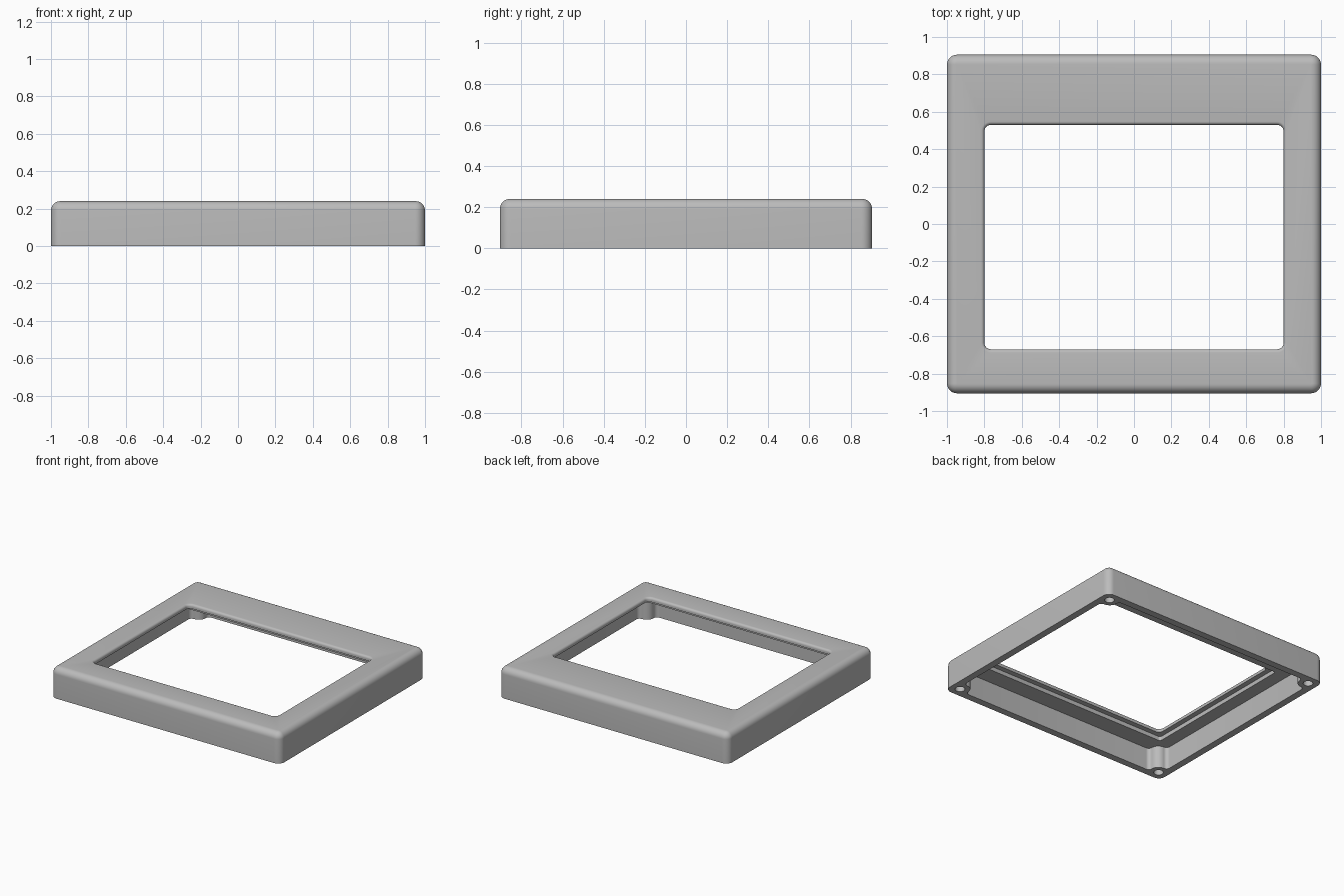
import bpy, bmesh, math
from mathutils import Vector

if "Cube" in bpy.data.objects:
    bpy.data.objects.remove(bpy.data.objects["Cube"])

HX, HY, H = 1.0, 0.905, 0.24
EDGE = 0.05            # outer fillet radius
WALL = 0.055           # rim thickness
CEILING, LEDGE = 0.175, 0.207
OPEN_Y = -0.07         # the opening sits off centre


def rounded(corners, radii, steps=8):
    """Outline of a polygon with each right-angle corner rounded."""
    pts, n = [], len(corners)
    for i, r in enumerate(radii):
        c = Vector(corners[i])
        a = (Vector(corners[i - 1]) - c).normalized()
        b = (Vector(corners[(i + 1) % n]) - c).normalized()
        for k in range(steps + 1):
            t = k / steps * math.pi / 2
            pts.append(c + a * r * (1 - math.sin(t)) + b * r * (1 - math.cos(t)))
    return pts


def rect(hx, hy, r, cy=0.0):
    corners = [(hx, cy + hy), (-hx, cy + hy), (-hx, cy - hy), (hx, cy - hy)]
    return rounded(corners, [r] * 4)


def loft(name, rings):
    """Solid from (outline, z) rings of equal point count."""
    bm = bmesh.new()
    loops = [[bm.verts.new((p.x, p.y, z)) for p in pts] for pts, z in rings]
    for lo, hi in zip(loops, loops[1:]):
        for i in range(len(lo)):
            bm.faces.new((lo[i - 1], lo[i], hi[i], hi[i - 1]))
    bm.faces.new(loops[0])
    bm.faces.new(loops[-1])
    bmesh.ops.recalc_face_normals(bm, faces=bm.faces)
    mesh = bpy.data.meshes.new(name)
    bm.to_mesh(mesh)
    bm.free()
    obj = bpy.data.objects.new(name, mesh)
    bpy.context.collection.objects.link(obj)
    return obj


# Outer shell with a rolled top edge
rings = [(rect(HX, HY, EDGE + 0.003), 0.0)]
for k in range(9):
    t = k / 8 * math.pi / 2
    inset = EDGE * (1 - math.cos(t))
    rings.append((rect(HX - inset, HY - inset, EDGE + 0.003 - inset),
                  H - EDGE + EDGE * math.sin(t)))
frame = loft("bezel_frame", rings)

# Underside cavity, leaving a rounded screw post in each corner
px, py, notch = HX - WALL, HY - WALL, 0.09
corners, radii = [], []
for sx, sy in ((1, 1), (-1, 1), (-1, -1), (1, -1)):
    trio = [(sx * px, sy * (py - notch)), (sx * (px - notch), sy * (py - notch)),
            (sx * (px - notch), sy * py)]
    corners += trio if sx * sy > 0 else trio[::-1]
    radii += [0.029, 0.06, 0.029]
cavity = rounded(corners, radii)
cutters = [loft("cavity_cutter", [(cavity, -0.05), (cavity, CEILING)])]

# Shallow seat around the opening
seat = rect(0.84, 0.64, 0.02, OPEN_Y)
cutters.append(loft("seat_cutter", [(seat, 0.1), (seat, LEDGE)]))

# Opening with a softened top edge
soft = 0.018
rings = [(rect(0.8, 0.6, 0.035, OPEN_Y), 0.05)]
for k in range(6):
    t = k / 5 * math.pi / 2
    grow = soft * (1 - math.cos(t))
    rings.append((rect(0.8 + grow, 0.6 + grow, 0.035 + grow, OPEN_Y),
                  H - soft + soft * math.sin(t)))
rings.append((rings[-1][0], H + 0.05))
cutters.append(loft("opening_cutter", rings))

# Blind screw holes in the posts
for sx in (-1, 1):
    for sy in (-1, 1):
        circle = [Vector((sx * (HX - 0.075) + 0.035 * math.cos(a),
                          sy * (HY - 0.075) + 0.035 * math.sin(a)))
                  for a in (math.tau * i / 32 for i in range(32))]
        cutters.append(loft("screw_hole_cutter", [(circle, -0.05), (circle, 0.16)]))

bpy.ops.object.select_all(action="DESELECT")
frame.select_set(True)
bpy.context.view_layer.objects.active = frame
for cutter in cutters:
    cutter.hide_render = True
    mod = frame.modifiers.new("cut", "BOOLEAN")
    mod.operation, mod.solver, mod.object = "DIFFERENCE", "EXACT", cutter
    bpy.ops.object.modifier_apply(modifier=mod.name)
    bpy.data.objects.remove(cutter)

# Single grey plastic
grey = (0.5, 0.5, 0.5, 1.0)
mat = bpy.data.materials.new("grey_plastic")
mat.use_nodes = True
mat.diffuse_color = grey
mat.node_tree.nodes["Principled BSDF"].inputs["Base Color"].default_value = grey
frame.data.materials.clear()
frame.data.materials.append(mat)
bpy.ops.object.shade_smooth_by_angle(angle=math.radians(35))
